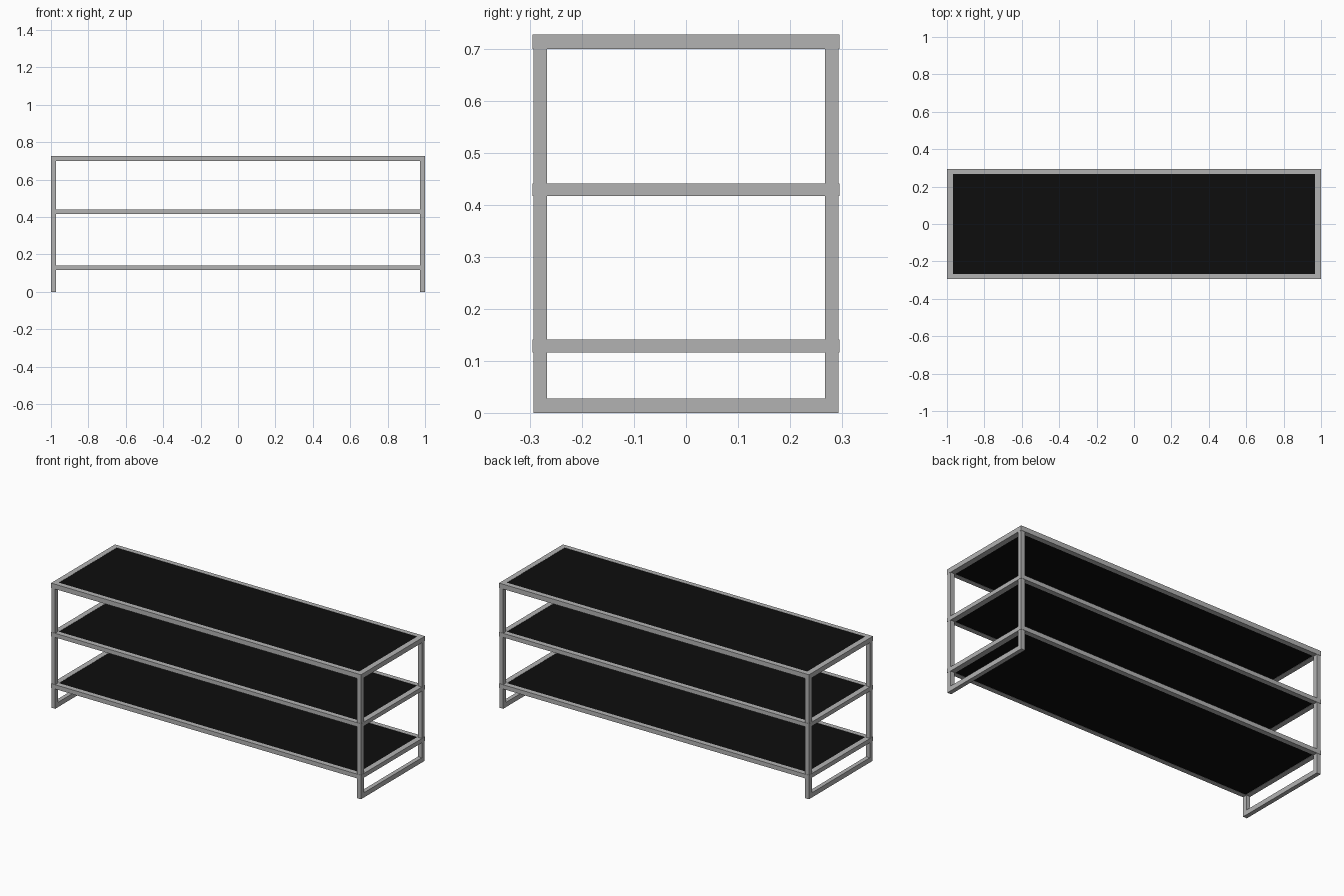
import bpy

cube = bpy.data.objects.get("Cube")
if cube:
    bpy.data.objects.remove(cube, do_unlink=True)


def material(name, value):
    m = bpy.data.materials.new(name)
    m.use_nodes = True
    m.diffuse_color = (value, value, value, 1)
    bsdf = m.node_tree.nodes["Principled BSDF"]
    bsdf.inputs["Base Color"].default_value = (value, value, value, 1)
    return m


steel = material("grey steel", 0.45)
black = material("black panel", 0.004)


def box(name, x, y, z, mat):
    """Box from (low, high) pairs on each axis."""
    verts = [(i, j, k) for i in x for j in y for k in z]
    faces = [(0, 1, 3, 2), (4, 6, 7, 5), (0, 4, 5, 1),
             (2, 3, 7, 6), (0, 2, 6, 4), (1, 5, 7, 3)]
    mesh = bpy.data.meshes.new(name)
    mesh.from_pydata(verts, [], faces)
    mesh.materials.append(mat)
    obj = bpy.data.objects.new(name, mesh)
    bpy.context.collection.objects.link(obj)
    return obj


def span(side, inner, outer):
    return tuple(sorted((side * inner, side * outer)))


X, Y = 1.0, 0.295        # outer half sizes
XI, YI = 0.969, 0.267    # inner edges of the shelf frames
SIDES = (("left", 1), ("right", -1))
ENDS = (("front", -1), ("back", 1))

# Three shelves: a rectangular tube frame filled by a nearly flush panel
for level, z0, z1 in (("lower", 0.116, 0.141),
                      ("middle", 0.417, 0.441),
                      ("top", 0.699, 0.727)):
    for end, s in ENDS:
        box(f"{level}_{end}_rail", (-X, X), span(s, YI, Y), (z0, z1), steel)
    for side, s in SIDES:
        box(f"{level}_{side}_rail", span(s, XI, X), (-YI, YI), (z0, z1), steel)
    box(f"{level}_shelf_panel", (-XI, XI), (-YI, YI),
        (z0 + 0.001, z1 - 0.001), black)

# Four corner posts, set a hair inside the shelf frames, and a floor bar per side
for side, sx in SIDES:
    for end, sy in ENDS:
        box(f"{end}_{side}_post", span(sx, 0.974, 0.999),
            span(sy, YI, 0.2935), (0, 0.70), steel)
    box(f"{side}_floor_bar", span(sx, 0.974, 0.999), (-YI, YI),
        (0, 0.028), steel)
